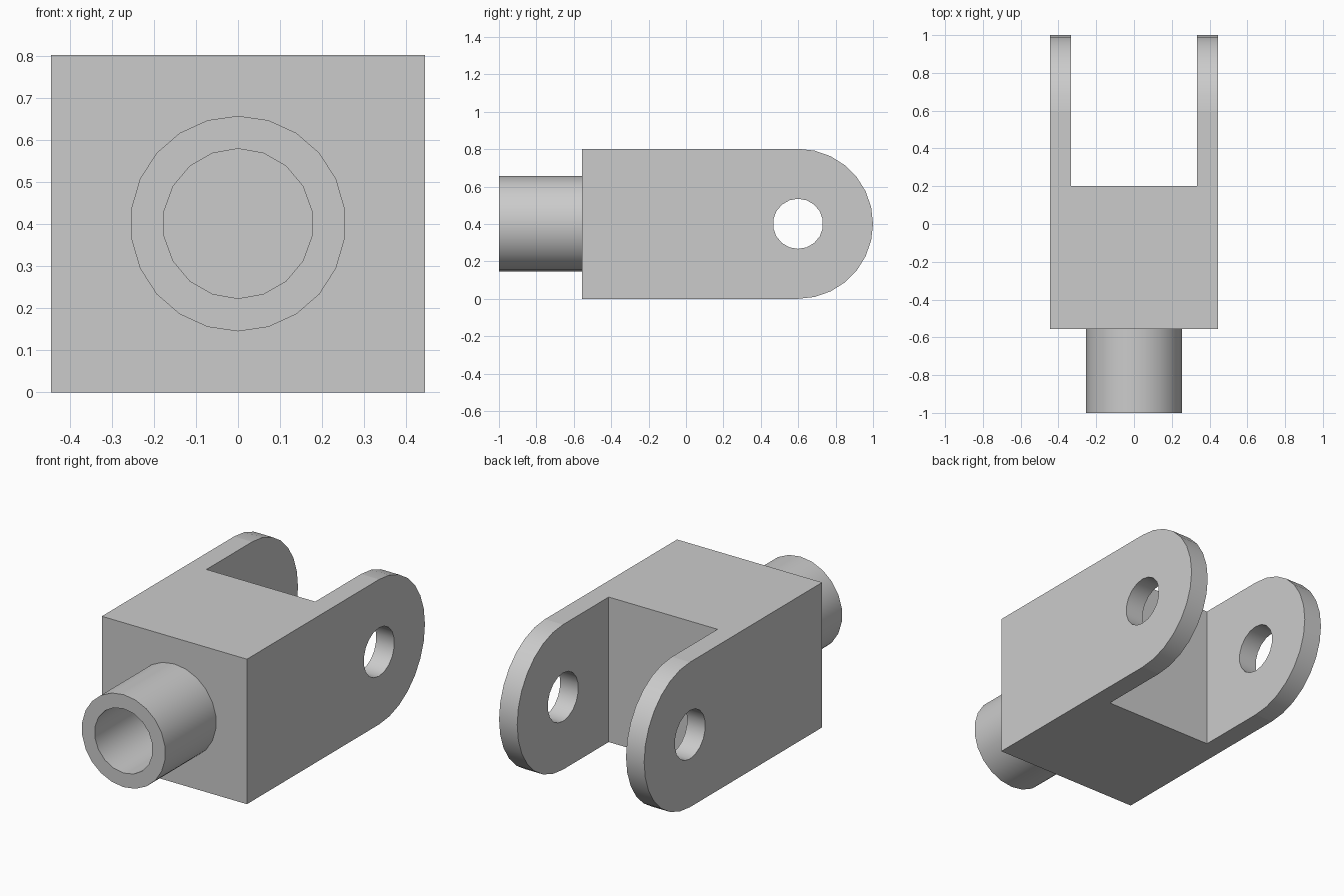
import bpy, bmesh
from math import sin, cos, pi

if "Cube" in bpy.data.objects:
    bpy.data.objects.remove(bpy.data.objects["Cube"], do_unlink=True)

HALF_W, MID_Z = 0.444, 0.401      # half width and axis height
EYE_Y, FRONT_Y = 0.599, -0.556    # pin centre and block front

grey = bpy.data.materials.new("light_grey")
grey.use_nodes = True
grey.diffuse_color = (0.6, 0.6, 0.6, 1)
grey.node_tree.nodes["Principled BSDF"].inputs["Base Color"].default_value = (0.6, 0.6, 0.6, 1)


def circle(u, v, radius, sides):
    """Ring of points with the first one at the top."""
    return [(u + radius * sin(2 * pi * i / sides), v + radius * cos(2 * pi * i / sides))
            for i in range(sides)]


def prism(name, outline, axis, low, high):
    """Extrude a closed outline along x (outline in y, z) or y (outline in x, z)."""
    def place(p, d):
        return (d, p[0], p[1]) if axis == "x" else (p[0], d, p[1])
    bm = bmesh.new()
    ends = [[bm.verts.new(place(p, d)) for p in outline] for d in (low, high)]
    for ring in ends:
        bm.faces.new(ring)
    for i in range(len(outline)):
        j = (i + 1) % len(outline)
        bm.faces.new((ends[0][i], ends[0][j], ends[1][j], ends[1][i]))
    bmesh.ops.recalc_face_normals(bm, faces=bm.faces)
    mesh = bpy.data.meshes.new(name)
    bm.to_mesh(mesh)
    bm.free()
    mesh.materials.append(grey)
    obj = bpy.data.objects.new(name, mesh)
    bpy.context.collection.objects.link(obj)
    return obj


def cut(obj, cutter):
    """Subtract the cutter and discard it."""
    mod = obj.modifiers.new("cut", "BOOLEAN")
    mod.operation, mod.solver, mod.object = "DIFFERENCE", "EXACT", cutter
    cutter.hide_render = True
    bpy.context.view_layer.objects.active = obj
    bpy.ops.object.modifier_apply(modifier=mod.name)
    bpy.data.objects.remove(cutter, do_unlink=True)


def shade(obj):
    """Smooth the curved walls and keep the large planes flat."""
    bpy.ops.object.select_all(action="DESELECT")
    obj.select_set(True)
    bpy.context.view_layer.objects.active = obj
    bpy.ops.object.shade_smooth_by_angle()
    for face in obj.data.polygons:
        if max(abs(c) for c in face.normal) > 0.9999 and face.area > 0.05:
            face.use_smooth = False


# Fork body: block with a rounded end, slotted and drilled for the pin
STEPS = 14
side = [(FRONT_Y, 0), (FRONT_Y, 2 * MID_Z)]
side += [(EYE_Y + MID_Z * sin(pi * i / STEPS), MID_Z + MID_Z * cos(pi * i / STEPS))
         for i in range(STEPS + 1)]
fork = prism("fork_body", side, "x", -HALF_W, HALF_W)
cut(fork, prism("slot_cutter", [(0.2, -0.2), (0.2, 1), (1.2, 1), (1.2, -0.2)],
                "x", -0.333, 0.333))
cut(fork, prism("pin_hole_cutter", circle(EYE_Y, MID_Z, 0.134, 18), "x", -0.6, 0.6))
shade(fork)

# Hollow shank seated on the block's front
shank = prism("shank_tube", circle(0, MID_Z, 0.256, 22), "y", -1, FRONT_Y + 0.02)
cut(shank, prism("bore_cutter", circle(0, MID_Z, 0.178, 18), "y", -1.1, FRONT_Y + 0.1))
shade(shank)
